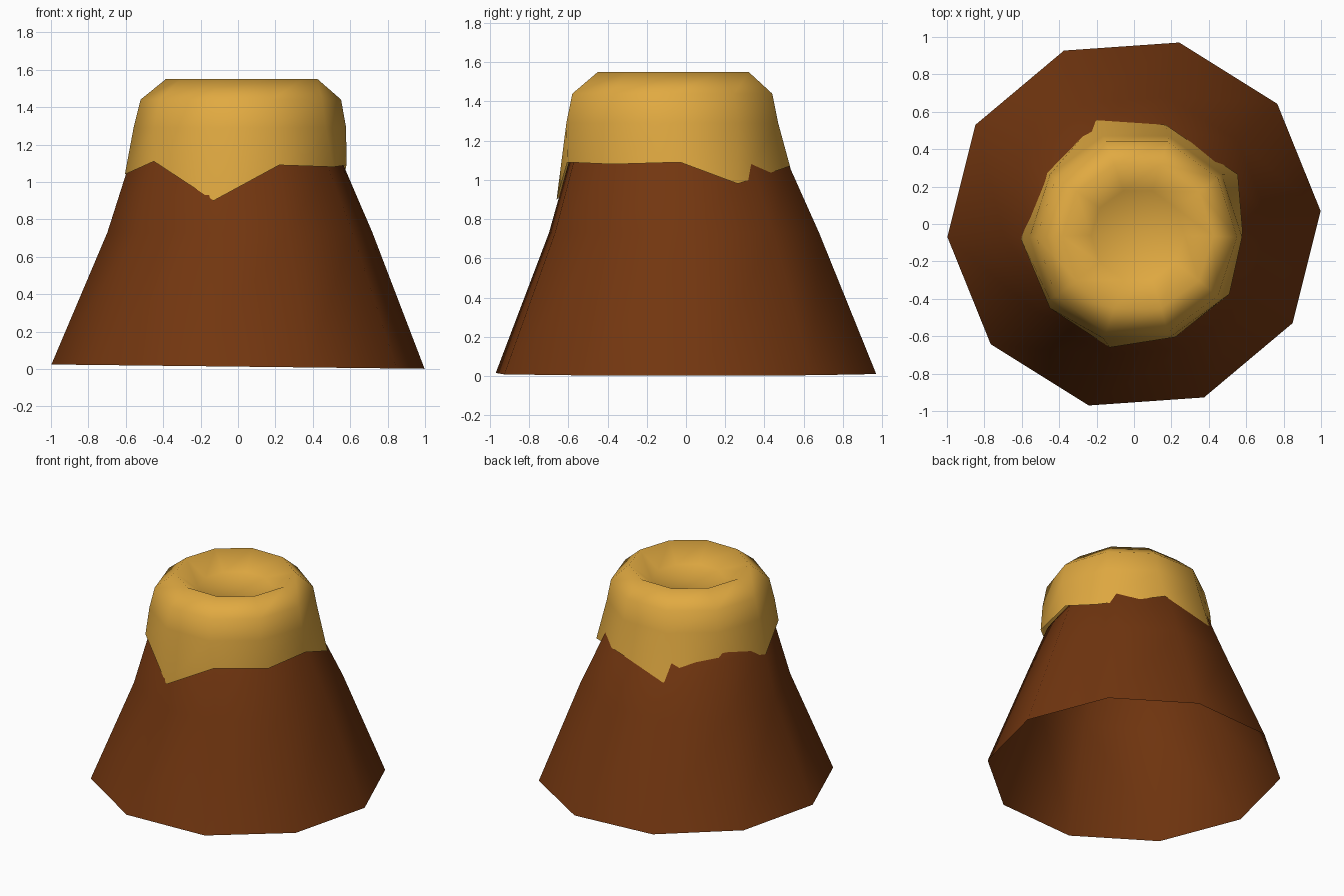
import bpy, bmesh, math

if "Cube" in bpy.data.objects:
    bpy.data.objects.remove(bpy.data.objects["Cube"])

SIDES = 10


def material(name, rgb):
    m = bpy.data.materials.new(name)
    m.diffuse_color = (*rgb, 1)
    m.use_nodes = True
    m.node_tree.nodes["Principled BSDF"].inputs["Base Color"].default_value = m.diffuse_color
    return m


def ring(cx, cy, r, z, phase=0.0, tilt=0.0):
    """Ten-sided ring, optionally leaning in x."""
    pts = []
    for i in range(SIDES):
        a = math.radians(phase) + math.tau * i / SIDES
        x, y = cx + r * math.cos(a), cy + r * math.sin(a)
        pts.append((x, y, z + tilt * x))
    return pts


def loft(name, rings, mat, end=None):
    """Skin rings from bottom to top, closing the last with a fan to 'end'."""
    bm = bmesh.new()
    loops = [[bm.verts.new(p) for p in r] for r in rings]
    for lo, hi in zip(loops, loops[1:]):
        for i in range(SIDES):
            j = (i + 1) % SIDES
            bm.faces.new((lo[i], lo[j], hi[j], hi[i]))
    if end:
        tip = bm.verts.new(end)
        for i in range(SIDES):
            bm.faces.new((loops[-1][i], loops[-1][(i + 1) % SIDES], tip))
    for f in bm.faces:
        f.smooth = True
    me = bpy.data.meshes.new(name)
    bm.to_mesh(me)
    bm.free()
    ob = bpy.data.objects.new(name, me)
    bpy.context.collection.objects.link(ob)
    me.materials.append(mat)
    return ob


brown = material("earth brown", (0.17, 0.037, 0.005))
yellow = material("sandy yellow", (0.75, 0.40, 0.053))

# Hollow mountain slope, open underneath
loft("mountain_slope", [
    ring(0, 0, 1.0, 0.0125, 4, -0.0115),
    ring(0.01, -0.01, 0.71, 0.73, 4),
    ring(-0.01, -0.04, 0.575, 1.09, 4),
    ring(-0.01, -0.045, 0.54, 1.14, 4),
], brown)

# Crater cap with a ragged lower edge
ragged_edge = [
    (0.58, -0.03, 1.09), (0.555, 0.265, 0.98), (0.17, 0.53, 1.07),
    (-0.2, 0.555, 0.96), (-0.465, 0.275, 1.09), (-0.605, -0.08, 1.04),
    (-0.45, -0.45, 1.11), (-0.13, -0.66, 0.90), (0.22, -0.605, 1.09),
    (0.51, -0.375, 1.08),
]
loft("crater_cap", [
    ragged_edge,
    ring(0.01, -0.07, 0.568, 1.29),
    ring(0.015, -0.07, 0.536, 1.44),
    ring(0.02, -0.065, 0.405, 1.55),
    ring(0.02, -0.06, 0.25, 1.44),
], yellow, end=(0.02, -0.06, 1.43))
